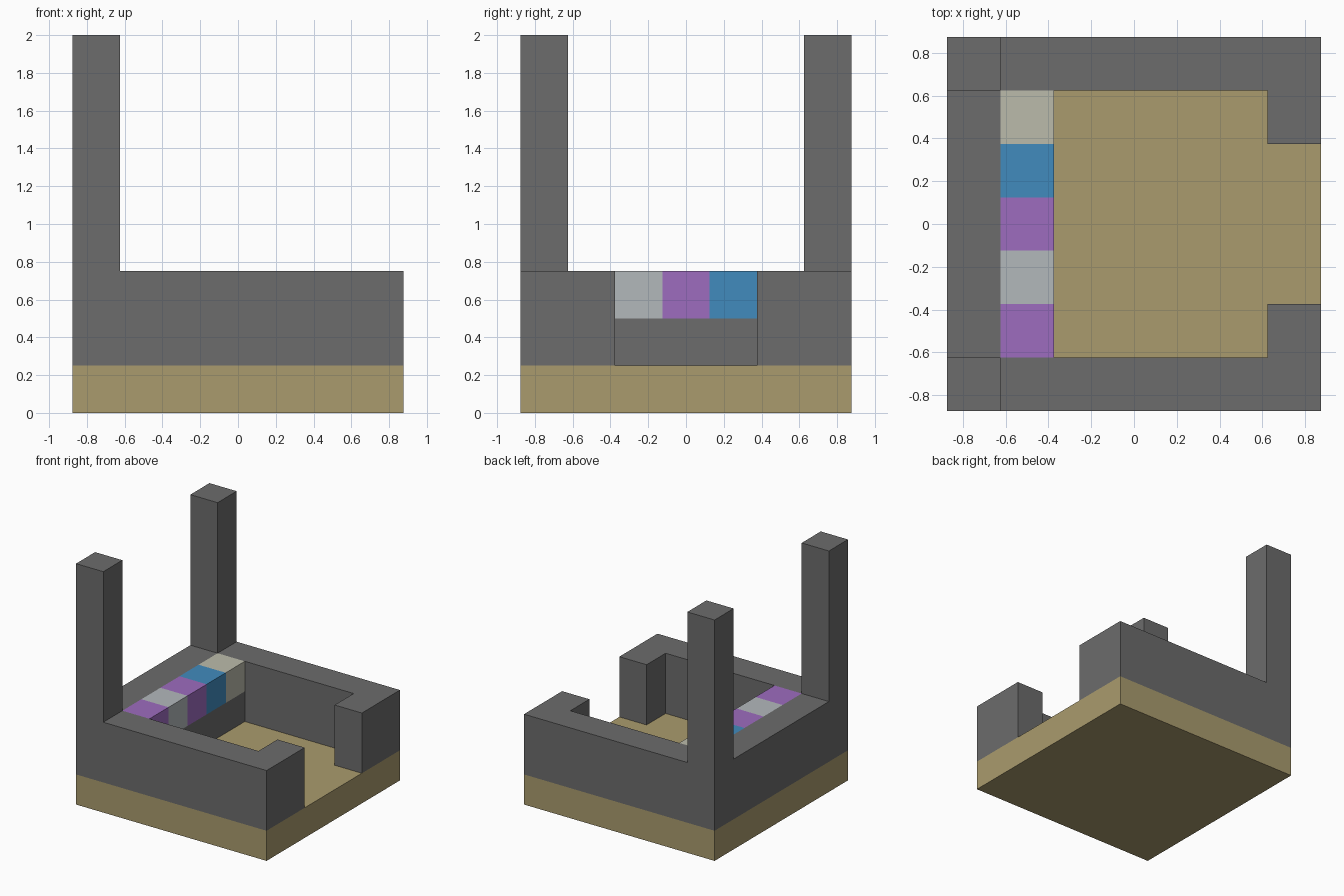
import bpy
import bmesh

if "Cube" in bpy.data.objects:
    bpy.data.objects.remove(bpy.data.objects["Cube"], do_unlink=True)

U = 0.25          # block unit
H = 3.5 * U       # half width of the footprint


def material(name, rgb):
    m = bpy.data.materials.new(name)
    m.use_nodes = True
    m.diffuse_color = (*rgb, 1)
    bsdf = m.node_tree.nodes["Principled BSDF"]
    bsdf.inputs["Base Color"].default_value = (*rgb, 1)
    bsdf.inputs["Roughness"].default_value = 0.9
    return m


tan = material("sand_tan", (0.40, 0.33, 0.155))
grey = material("stone_grey", (0.15, 0.15, 0.15))
purple = material("purple", (0.34, 0.15, 0.52))
silver = material("light_grey", (0.45, 0.48, 0.50))
blue = material("blue", (0.053, 0.26, 0.515))
cream = material("cream", (0.50, 0.50, 0.41))


def prism(name, outline, z0, z1, mat):
    """Extrude a flat outline from z0 to z1."""
    bm = bmesh.new()
    base = bm.faces.new([bm.verts.new((x, y, z0)) for x, y in outline])
    ext = bmesh.ops.extrude_face_region(bm, geom=[base], use_keep_orig=True)
    top = [v for v in ext["geom"] if isinstance(v, bmesh.types.BMVert)]
    bmesh.ops.translate(bm, verts=top, vec=(0, 0, z1 - z0))
    bmesh.ops.recalc_face_normals(bm, faces=bm.faces)
    mesh = bpy.data.meshes.new(name)
    bm.to_mesh(mesh)
    bm.free()
    mesh.materials.append(mat)
    obj = bpy.data.objects.new(name, mesh)
    bpy.context.collection.objects.link(obj)
    return obj


def box(name, x0, x1, y0, y1, z0, z1, mat):
    return prism(name, [(x0, y0), (x1, y0), (x1, y1), (x0, y1)], z0, z1, mat)


# Floor slab
box("floor_slab", -H, H, -H, H, 0, U, tan)

# C-shaped wall with an open gateway on the +x side
inner, gate = H - U, H - 2 * U
half = [(H, gate), (H, H), (-H, H)]
inside = [(-inner, inner), (inner, inner), (inner, gate)]


def flip(points):
    return [(x, -y) for x, y in reversed(points)]


prism("perimeter_wall", half + flip(half) + flip(inside) + inside, U, 3 * U, grey)

# Corner towers
for name, y in (("front_tower", -H), ("rear_tower", inner)):
    box(name, -H, -inner, y, y + U, 3 * U, 8 * U, grey)

# Ledge along the closed end with a row of coloured blocks on it
box("ledge", -inner, -inner + U, -inner, inner, U, 2 * U, grey)
for i, mat in enumerate((purple, silver, purple, blue, cream)):
    y = -inner + i * U
    box(f"ledge_block_{i + 1}", -inner, -inner + U, y, y + U, 2 * U, 3 * U, mat)
